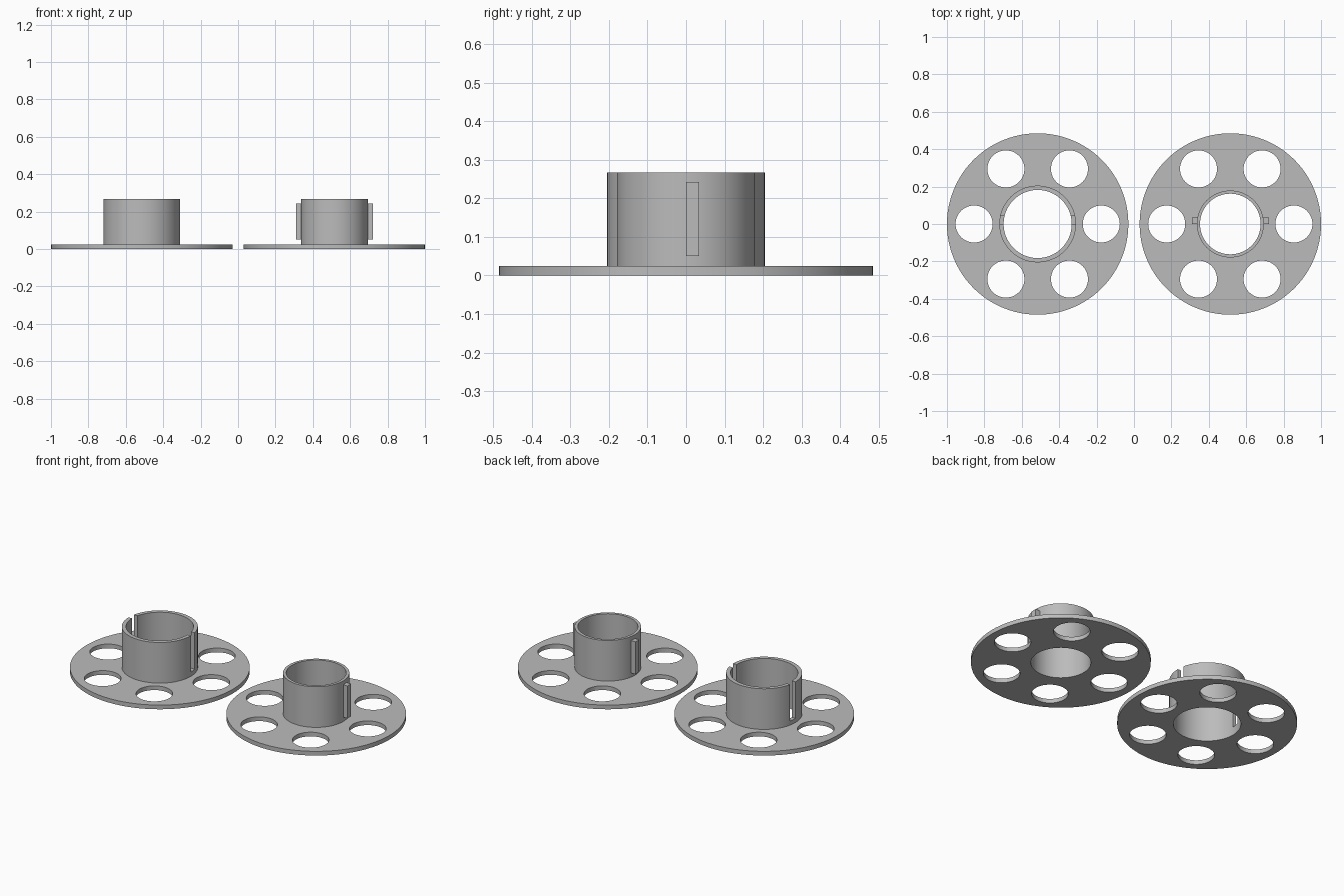
import bpy, bmesh
from math import pi, cos, sin, radians
from mathutils import Matrix, Vector

default = bpy.data.objects.get("Cube")
if default:
    bpy.data.objects.remove(default, do_unlink=True)

SPACING = 0.515        # hub centre distance from x = 0
DISC_R, DISC_H = 0.485, 0.025
TOP = 0.267

grey = bpy.data.materials.new("plain grey")
grey.use_nodes = True
colour = (0.5, 0.5, 0.5, 1)
grey.diffuse_color = colour
grey.node_tree.nodes["Principled BSDF"].inputs["Base Color"].default_value = colour


def finish(bm, name):
    bmesh.ops.recalc_face_normals(bm, faces=bm.faces)
    mesh = bpy.data.meshes.new(name)
    bm.to_mesh(mesh)
    bm.free()
    mesh.materials.append(grey)
    obj = bpy.data.objects.new(name, mesh)
    bpy.context.collection.objects.link(obj)
    return obj


def add_box(bm, low, high):
    low, high = Vector(low), Vector(high)
    matrix = Matrix.Translation((low + high) / 2) @ Matrix.Diagonal((*(high - low), 1))
    bmesh.ops.create_cube(bm, size=1, matrix=matrix)


def make_hub(name, x, inner, outer):
    """Disc and collar as one revolved L profile."""
    profile = [(inner, 0), (DISC_R, 0), (DISC_R, DISC_H),
               (outer, DISC_H), (outer, TOP), (inner, TOP)]
    bm = bmesh.new()
    verts = [bm.verts.new((x + r, 0, z)) for r, z in profile]
    edges = [bm.edges.new((verts[i - 1], verts[i])) for i in range(len(verts))]
    bmesh.ops.spin(bm, geom=verts + edges, cent=(x, 0, 0), axis=(0, 0, 1),
                   angle=2 * pi, steps=96)
    bmesh.ops.remove_doubles(bm, verts=bm.verts, dist=1e-5)
    return finish(bm, name)


def cut(obj, cutter):
    """Subtract the cutter for good, then discard it."""
    cutter.hide_render = True
    mod = obj.modifiers.new("cut", "BOOLEAN")
    mod.operation = "DIFFERENCE"
    mod.solver = "EXACT"
    mod.object = cutter
    graph = bpy.context.evaluated_depsgraph_get()
    mesh = bpy.data.meshes.new_from_object(obj.evaluated_get(graph))
    obj.modifiers.clear()
    obj.data = mesh
    bpy.data.objects.remove(cutter, do_unlink=True)


def cut_round_holes(obj, x):
    bm = bmesh.new()
    for k in range(6):
        a = k * pi / 3
        bmesh.ops.create_cone(bm, cap_ends=True, segments=48, radius1=0.099,
                              radius2=0.099, depth=0.1,
                              matrix=Matrix.Translation((x + 0.34 * cos(a), 0.34 * sin(a), 0)))
    cut(obj, finish(bm, "hole_cutter"))


# Socket hub with two open-topped slots, plug hub with two ribs
socket = make_hub("socket_hub", -SPACING, 0.182, 0.205)
plug = make_hub("plug_hub", SPACING, 0.162, 0.179)
cut_round_holes(socket, -SPACING)
cut_round_holes(plug, SPACING)

bm = bmesh.new()
add_box(bm, (-SPACING - 0.25, -0.001, 0.05), (-SPACING + 0.25, 0.042, 0.3))
cut(socket, finish(bm, "slot_cutter"))

for name, side in (("left_rib", 1), ("right_rib", -1)):
    bm = bmesh.new()
    xs = sorted((SPACING + side * 0.17, SPACING + side * 0.206))
    add_box(bm, (xs[0], 0, 0.05), (xs[1], 0.034, 0.243))
    finish(bm, name)

# Smooth round walls with sharp rims
bpy.ops.object.select_all(action="DESELECT")
for obj in (socket, plug):
    obj.select_set(True)
bpy.context.view_layer.objects.active = socket
bpy.ops.object.shade_smooth_by_angle(angle=radians(30))
